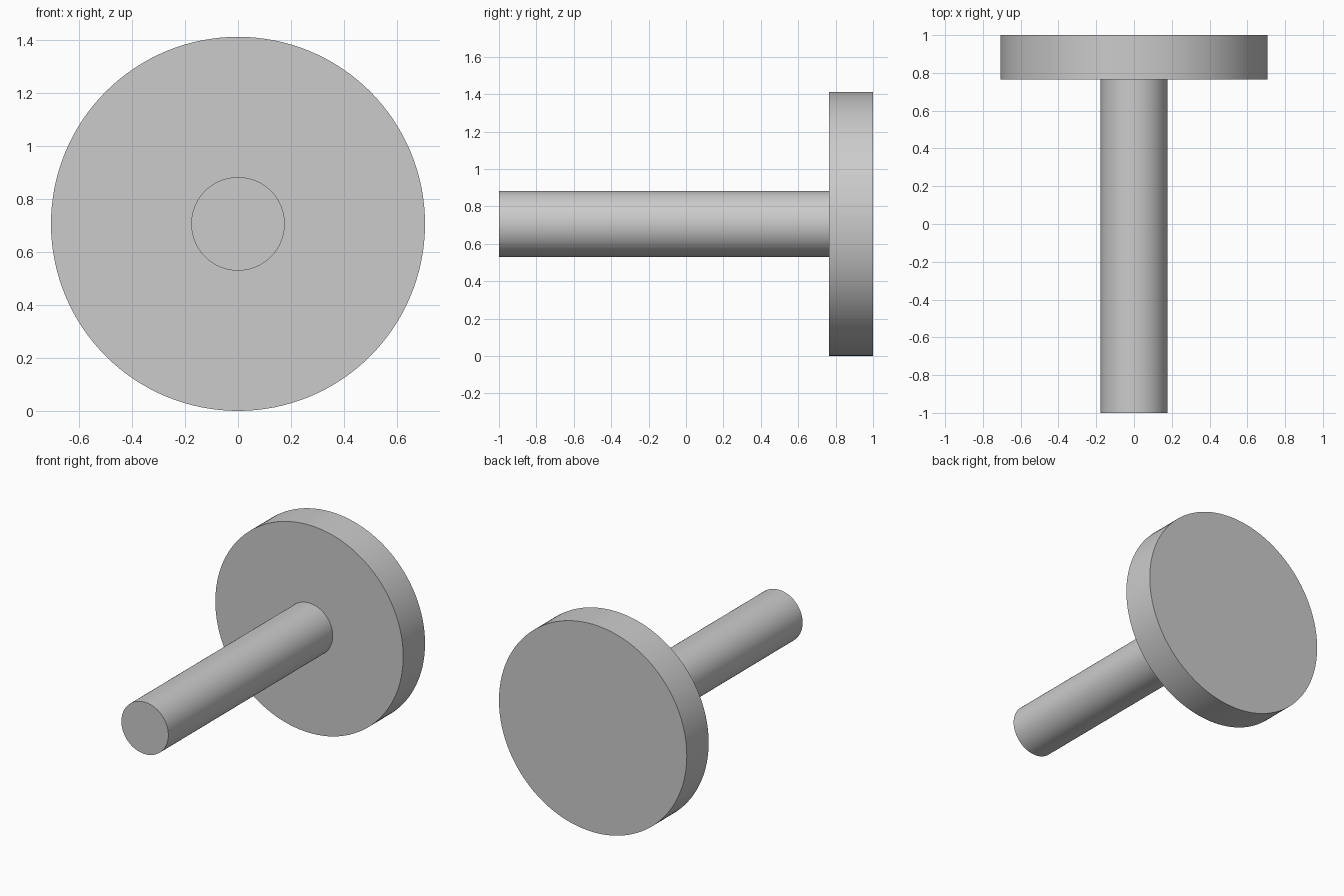
import bpy, bmesh, math
from mathutils import Vector

if "Cube" in bpy.data.objects:
    bpy.data.objects.remove(bpy.data.objects["Cube"])

SEGMENTS = 128
DISC_R, STEM_R = 0.706, 0.1765
FRONT, SHOULDER, BACK = -1.0, 0.765, 1.0


def lathe_y(name, profile, centre_z):
    """Revolve (radius, y) points around a horizontal axis along y."""
    bm = bmesh.new()
    verts = [bm.verts.new((0, y, r)) for r, y in profile]
    edges = [bm.edges.new(pair) for pair in zip(verts, verts[1:])]
    bmesh.ops.spin(bm, geom=verts + edges, cent=(0, 0, 0), axis=(0, 1, 0),
                   angle=math.tau, steps=SEGMENTS, use_duplicate=False)
    bmesh.ops.remove_doubles(bm, verts=bm.verts, dist=1e-5)
    bmesh.ops.recalc_face_normals(bm, faces=bm.faces)
    bmesh.ops.translate(bm, verts=bm.verts, vec=Vector((0, 0, centre_z)))
    mesh = bpy.data.meshes.new(name)
    bm.to_mesh(mesh)
    bm.free()
    obj = bpy.data.objects.new(name, mesh)
    bpy.context.collection.objects.link(obj)
    bpy.context.view_layer.objects.active = obj
    obj.select_set(True)
    bpy.ops.object.shade_smooth_by_angle(angle=math.radians(30))
    obj.select_set(False)
    return obj


# Round stem widening into a flat disc at the back, one closed solid
lathe_y("disc_with_stem", [
    (0, FRONT), (STEM_R, FRONT),
    (STEM_R, SHOULDER), (DISC_R, SHOULDER),
    (DISC_R, BACK), (0, BACK),
], DISC_R)
